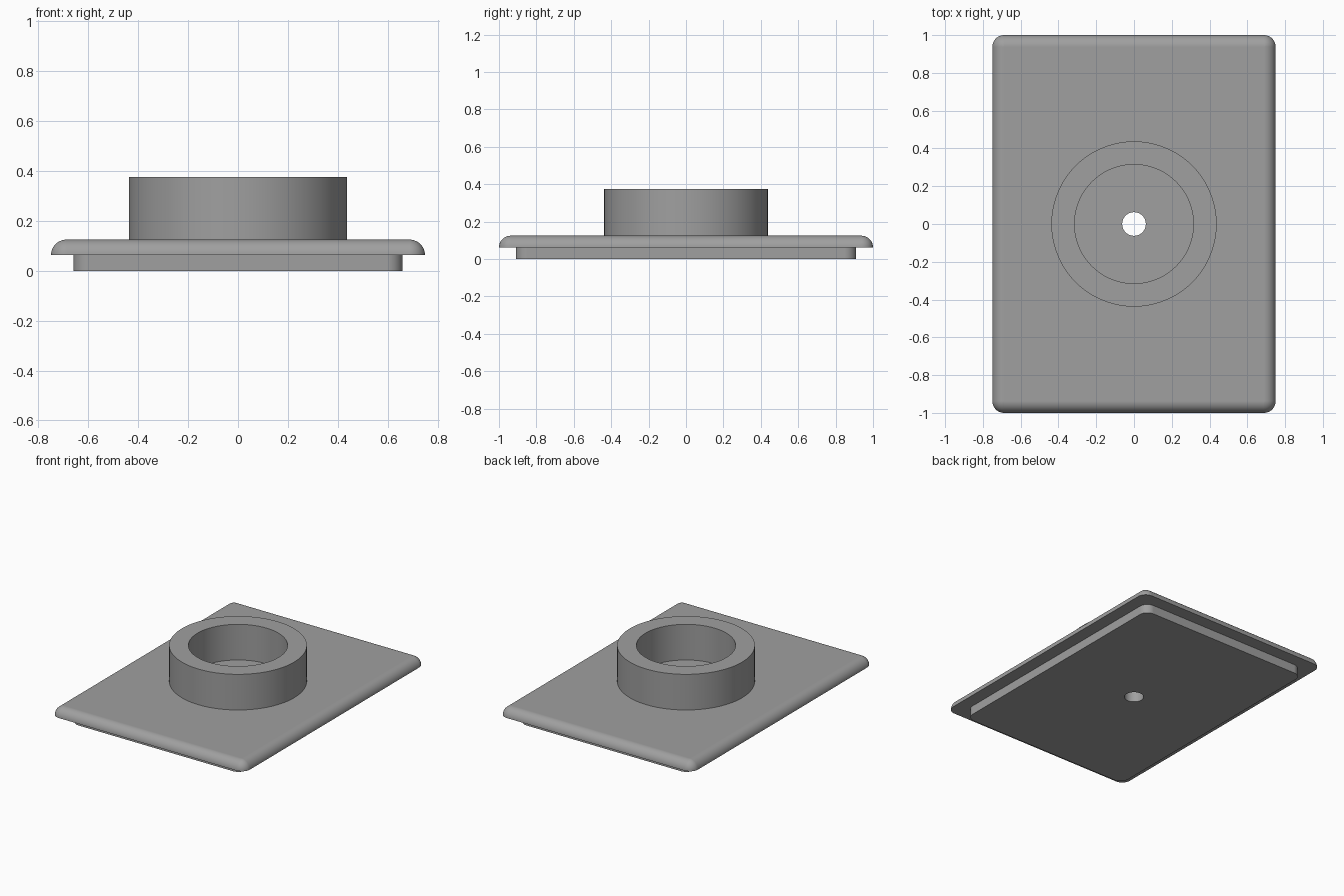
import bpy
import bmesh
from math import cos, sin, pi

if "Cube" in bpy.data.objects:
    bpy.data.objects.remove(bpy.data.objects["Cube"])

STEPS = 18          # segments per quarter turn
R = 0.0625          # shared module: fillet, hole radius, plate thickness

grey = bpy.data.materials.new("plain grey")
grey.use_nodes = True
colour = (0.35, 0.35, 0.35, 1)
grey.diffuse_color = colour
grey.node_tree.nodes["Principled BSDF"].inputs["Base Color"].default_value = colour


def outline(hx, hy, r, z):
    """Rounded rectangle with half sizes hx, hy and corner radius r."""
    points = []
    for k, (sx, sy) in enumerate([(1, 1), (-1, 1), (-1, -1), (1, -1)]):
        for i in range(STEPS + 1):
            a = (k + i / STEPS) * pi / 2
            points.append((sx * (hx - r) + r * cos(a), sy * (hy - r) + r * sin(a), z))
    return points


def circle(r, z):
    return outline(r, r, r, z)


def loft(name, sections):
    """Skin a row of outlines; flat steps between them become faces."""
    bm = bmesh.new()
    loops = [[bm.verts.new(p) for p in s] for s in sections]
    for a, b in zip(loops, loops[1:]):
        for i in range(len(a)):
            j = (i + 1) % len(a)
            bm.faces.new((a[i], a[j], b[j], b[i]))
    bmesh.ops.remove_doubles(bm, verts=bm.verts, dist=1e-5)
    mesh = bpy.data.meshes.new(name)
    bm.to_mesh(mesh)
    bm.free()
    mesh.materials.append(grey)
    ob = bpy.data.objects.new(name, mesh)
    bpy.context.collection.objects.link(ob)
    bpy.ops.object.select_all(action='DESELECT')
    ob.select_set(True)
    bpy.context.view_layer.objects.active = ob
    bpy.ops.object.shade_smooth_by_angle()
    weighted = ob.modifiers.new("flat face normals", 'WEIGHTED_NORMAL')
    weighted.keep_sharp = True
    return ob


# Lower insert block, open to the through hole
block = (0.66, 0.91, R)
loft("lower_block", [circle(R, 0), outline(*block, 0), outline(*block, R)])

# Cover plate: underside lip, quarter-round edge, flat top up to the collar
FILLET = 10
edge = []
for i in range(FILLET + 1):
    a = i / FILLET * pi / 2
    inset = R * (1 - cos(a))
    edge.append(outline(0.75 - inset, 1 - inset, R - inset, R + R * sin(a)))
loft("cover_plate", [outline(*block, R)] + edge + [circle(0.4375, 2 * R)])

# Round collar with its floor and the central through hole
loft("round_collar", [circle(0.4375, 2 * R), circle(0.4375, 0.375),
                      circle(0.315, 0.375), circle(0.315, 2 * R)])
loft("collar_floor_and_hole", [circle(0.315, 2 * R), circle(R, 2 * R), circle(R, 0)])
